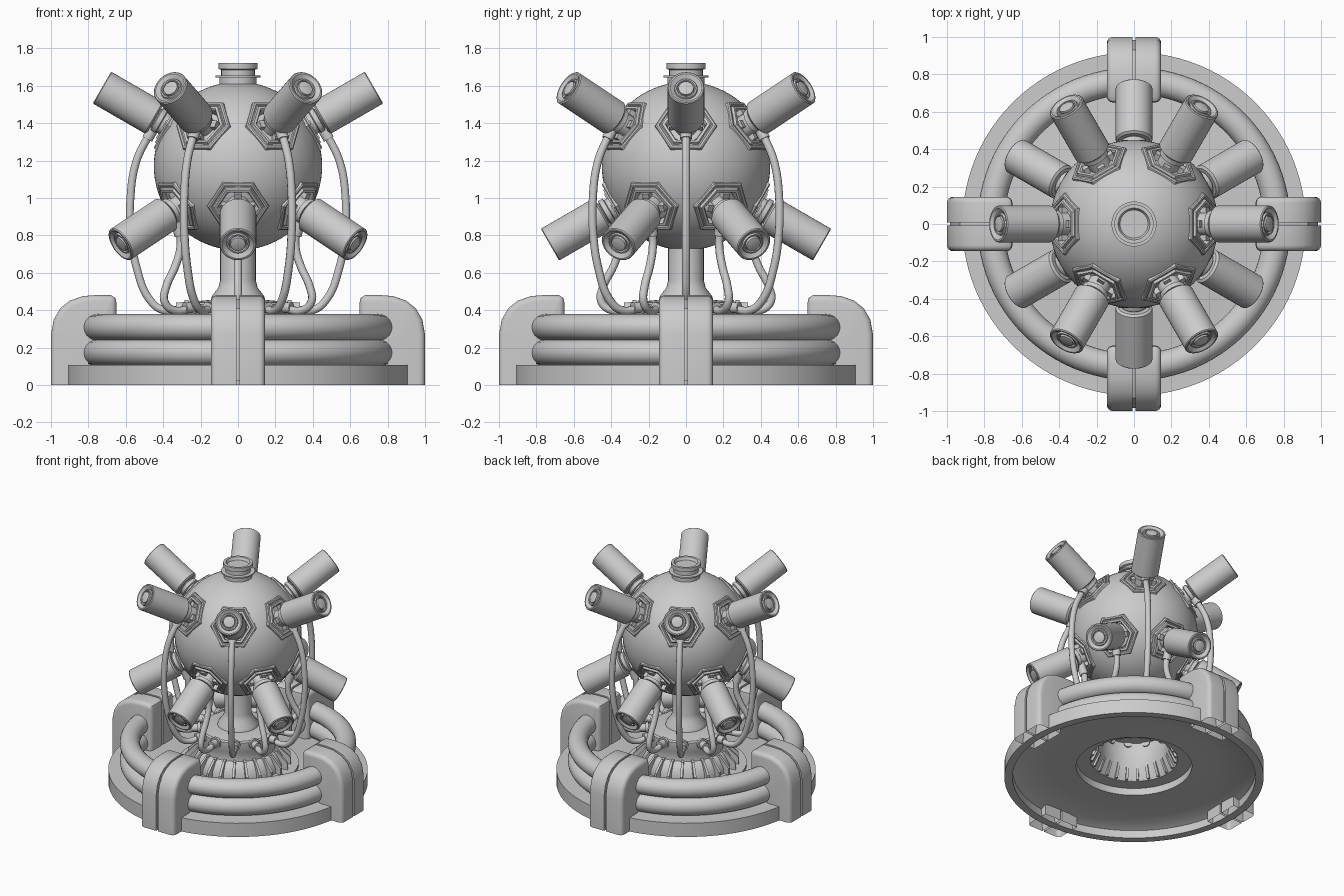
import bpy, bmesh
from math import pi, sin, cos, radians
from mathutils import Matrix, Vector

if "Cube" in bpy.data.objects:
    bpy.data.objects.remove(bpy.data.objects["Cube"])

CENTRE = Vector((0, 0, 1.17))


def finish(name, bm, matrix=Matrix(), angle=32):
    bmesh.ops.remove_doubles(bm, verts=bm.verts, dist=1e-5)
    bmesh.ops.recalc_face_normals(bm, faces=bm.faces)
    me = bpy.data.meshes.new(name)
    bm.to_mesh(me)
    bm.free()
    me.shade_smooth()
    me.set_sharp_from_angle(angle=radians(angle))
    return place(name, me, matrix)


def place(name, data, matrix):
    ob = bpy.data.objects.new(name, data)
    bpy.context.collection.objects.link(ob)
    ob.matrix_world = matrix
    return ob


def lathe(name, profile, n=48, matrix=Matrix(), closed=False, angle=32):
    """Spin (radius, height) points round local Z."""
    bm = bmesh.new()
    rings = []
    for r, z in profile:
        if r < 1e-6:
            rings.append([bm.verts.new((0, 0, z))] * n)
        else:
            rings.append([bm.verts.new((r * cos(2 * pi * i / n), r * sin(2 * pi * i / n), z))
                          for i in range(n)])
    pairs = list(zip(rings, rings[1:])) + ([(rings[-1], rings[0])] if closed else [])
    for a, b in pairs:
        for i in range(n):
            j = (i + 1) % n
            vs = list(dict.fromkeys((a[i], a[j], b[j], b[i])))
            if len(vs) > 2:
                bm.faces.new(vs)
    return finish(name, bm, matrix, angle)


def prism(name, outline, y0, y1, matrix=Matrix(), bevel=0.0):
    """Extrude an XZ outline along Y; with bevel, round the far side and hollow the foot."""
    bm = bmesh.new()
    a = [bm.verts.new((x, y0, z)) for x, z in outline]
    b = [bm.verts.new((x, y1, z)) for x, z in outline]
    bm.faces.new(a)
    bm.faces.new(b[::-1])
    n = len(a)
    for i in range(n):
        bm.faces.new((a[i], b[i], b[(i + 1) % n], a[(i + 1) % n]))
    bmesh.ops.recalc_face_normals(bm, faces=bm.faces)
    if bevel:
        side = [e for e in bm.edges if all(abs(v.co.y - y1) < 1e-4 for v in e.verts)
                and max(v.co.z for v in e.verts) > 0.13]
        bmesh.ops.bevel(bm, geom=side, offset=bevel, segments=4, profile=0.5, affect='EDGES')
        foot = [f for f in bm.faces if all(v.co.z < 1e-4 for v in f.verts)]
        bmesh.ops.inset_region(bm, faces=foot, thickness=.015, use_even_offset=True)
        bmesh.ops.translate(bm, verts=list({v for f in foot for v in f.verts}), vec=(0, 0, .1))
    return finish(name, bm, matrix)


def spin(deg):
    return Matrix.Rotation(radians(deg), 4, 'Z')


def radial(az, el):
    """Frame at the sphere centre: Z points outwards, X is the level tangent."""
    a, e = radians(az), radians(el)
    z = Vector((cos(a) * cos(e), sin(a) * cos(e), sin(e)))
    x = Vector((-sin(a), cos(a), 0))
    return Matrix.Translation(CENTRE) @ Matrix((x, z.cross(x), z)).transposed().to_4x4()


def hose(name, pts, radius):
    cu = bpy.data.curves.new(name, 'CURVE')
    cu.dimensions = '3D'
    cu.bevel_depth, cu.bevel_resolution, cu.resolution_u = radius, 3, 6
    cu.use_fill_caps = True
    sp = cu.splines.new('BEZIER')
    sp.bezier_points.add(len(pts) - 1)
    for p, (x, z) in zip(sp.bezier_points, pts):
        p.co = (x, 0, z)
        p.handle_left_type = p.handle_right_type = 'AUTO'
    return cu


# Base pan: thin outer wall, floor, and a stepped opening under the hub
lathe("base_pan", [(.918, 0), (.918, .107), (.80, .107), (.60, .12), (.43, .14), (.43, .16), (.31, .16),
                   (.31, .145), (.41, .145), (.41, .09), (.44, .09), (.60, .10), (.80, .085), (.86, .06),
                   (.86, 0)], 96, closed=True)

# Two stacked pipe rings
for i, z in enumerate((.172, .308)):
    ring = [(.765 + .072 * cos(2 * pi * k / 20), z + .07 * sin(2 * pi * k / 20)) for k in range(20)]
    lathe(f"pipe_ring_{i}", ring, 96, closed=True, angle=60)

# Four clamps, each two rounded halves either side of a recessed spine
clamp = [(.80, 0), (1, 0), (1, .27), (.985, .35), (.95, .41), (.90, .45), (.83, .475), (.76, .48),
         (.68, .48), (.655, .465), (.65, .44), (.65, .12), (.80, .12)]
spine = [(.84, .02), (.985, .02), (.985, .27), (.93, .41), (.83, .46), (.67, .46), (.67, .13), (.84, .13)]
half_a = prism("clamp_half", clamp, .008, .145, bevel=.032)
half_b = prism("clamp_half", clamp, -.008, -.145, bevel=.032)
core = prism("clamp_spine", spine, -.009, .009)
for k in range(1, 4):
    for part in (half_a, half_b, core):
        place(f"{part.name}_{k}", part.data, spin(90 * k))

# Pedestal: column flaring into a hollow hub and skirt
lathe("pedestal", [(0, .80), (.095, .80), (.095, .56), (.105, .52), (.14, .475), (.145, .455), (.20, .45),
                   (.26, .44), (.27, .43), (.27, .36), (.26, .34), (.265, .285), (.29, .27), (.33, .20),
                   (.33, .15), (.31, .15), (.25, .26), (.25, .42), (0, .43)], 64)

# Cooling fins round the skirt
fin = prism("fin", [(.255, .295), (.295, .29), (.375, .21), (.375, .15), (.29, .15), (.25, .24)], -.009, .009)
for k in range(1, 24):
    place(f"fin_{k}", fin.data, spin(15 * k))

# Sphere (with hexagonal pockets cut below) and top cap
ball = [(.45 * sin(pi * k / 40), .45 * cos(pi * k / 40)) for k in range(41)]
ball[0], ball[-1] = (0, .45), (0, -.45)
sphere = lathe("sphere", ball, 80, Matrix.Translation(CENTRE), angle=60)
lathe("top_cap", [(.10, 1.58), (.10, 1.645), (.12, 1.645), (.12, 1.655), (.09, 1.655), (.09, 1.685),
                  (.105, 1.69), (.105, 1.72), (.085, 1.72), (.075, 1.70), (0, 1.70)])

# Canister parts and hoses shared by all twelve mounts
frame = [(.165, .40), (.165, .434), (.157, .44), (.145, .44), (.140, .433), (.133, .433), (.128, .448),
         (.112, .448), (.106, .44), (.106, .39), (0, .39)]
neck = [(.09, .385), (.09, .415), (.062, .422), (.062, .47), (.073, .475), (.073, .50), (.06, .505), (.06, .52)]
can = [(0, .51), (.085, .51), (.098, .52), (.098, .835), (.093, .84), (.085, .84), (.062, .822), (.058, .832),
       (.050, .832), (.046, .822), (.042, .822), (.040, .836), (.025, .84), (0, .84)]
hoses = {
    30: hose("upper_hose", [(.44, 1.39), (.49, 1.31), (.545, 1.19), (.575, 1.0), (.572, .80), (.54, .62),
                            (.475, .46), (.40, .40), (.27, .415)], .022),
    -30: hose("lower_hose", [(.39, .90), (.36, .81), (.355, .74), (.385, .64), (.445, .52), (.455, .45),
                             (.40, .40), (.27, .415)], .022)}
cuffs = {30: hose("upper_cuff", [(.445, 1.385), (.485, 1.315)], .031),
         -30: hose("lower_cuff", [(.385, .89), (.358, .80)], .031)}
plug = hose("hub_plug", [(.24, .415), (.33, .413)], .030)
collar = hose("hub_plug_collar", [(.265, .415), (.285, .415)], .042)

shared = {}
cutter = None
for el, start in ((30, 0), (-30, 30)):
    for k in range(6):
        az = start + 60 * k
        m = radial(az, el)
        if not shared:
            cutter = lathe("pocket_cutter", [(0, .38), (.115, .38), (.115, .5), (0, .5)], 6, m)
            hole = cutter
            shared = {"hex_mount": lathe("hex_mount", frame, 6, m, angle=20).data,
                      "canister_neck": lathe("canister_neck", neck, 32, m).data,
                      "canister": lathe("canister", can, 40, m).data}
            lug = bmesh.new()
            bmesh.ops.create_cube(lug, size=1, matrix=Matrix.Translation((.075, 0, .43))
                                  @ Matrix.Diagonal((.03, .04, .05, 1)))
            shared["neck_lug"] = finish("neck_lug", lug, m).data
        else:
            hole = place(f"pocket_cutter_{az}", cutter.data, m)
            for name, data in shared.items():
                place(f"{name}_{az}", data, m)
        hole.hide_render = True
        hole.hide_set(True)
        cut = sphere.modifiers.new(f"pocket_{az}", 'BOOLEAN')
        cut.operation, cut.solver, cut.object = 'DIFFERENCE', 'EXACT', hole
        for q in (1, 2, 3):
            place(f"neck_lug_{az}_{q}", shared["neck_lug"], m @ spin(90 * q))
        # Hose from the mount down to its plug on the hub
        for name, data in (("hose", hoses[el]), ("hose_cuff", cuffs[el]), ("hub_plug", plug),
                           ("hub_plug_collar", collar)):
            place(f"{name}_{az}", data, spin(az))
